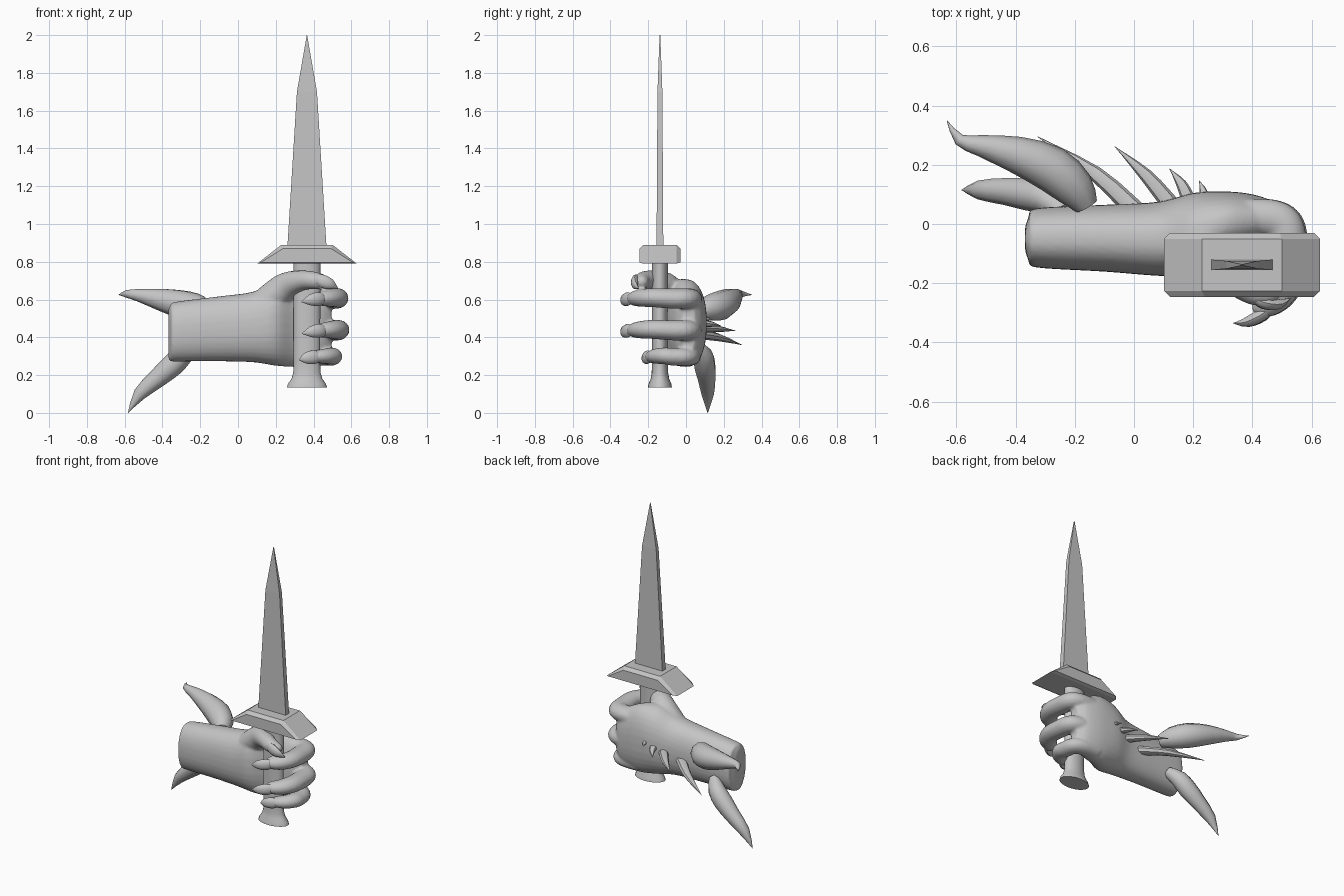
import bpy, bmesh, math
from mathutils import Vector

if "Cube" in bpy.data.objects:
    bpy.data.objects.remove(bpy.data.objects["Cube"])

grey = bpy.data.materials.new("plain grey")
grey.use_nodes = True
COLOUR = (0.56, 0.56, 0.56, 1)
grey.diffuse_color = COLOUR
grey.node_tree.nodes["Principled BSDF"].inputs["Base Color"].default_value = COLOUR


def finish(name, bm, smooth=None):
    bmesh.ops.recalc_face_normals(bm, faces=bm.faces)
    mesh = bpy.data.meshes.new(name)
    bm.to_mesh(mesh)
    bm.free()
    mesh.materials.append(grey)
    obj = bpy.data.objects.new(name, mesh)
    bpy.context.collection.objects.link(obj)
    if smooth:
        shade(obj, smooth)
    return obj


def shade(obj, angle):
    bpy.ops.object.select_all(action='DESELECT')
    obj.select_set(True)
    bpy.context.view_layer.objects.active = obj
    bpy.ops.object.shade_smooth_by_angle(angle=math.radians(angle))


def skin(bm, loops):
    """Bridge equal rings of points and cap both ends."""
    rings = [[bm.verts.new(p) for p in loop] for loop in loops]
    n = len(rings[0])
    for a, b in zip(rings, rings[1:]):
        for i in range(n):
            j = (i + 1) % n
            bm.faces.new((a[i], a[j], b[j], b[i]))
    bm.faces.new(rings[0])
    bm.faces.new(rings[-1])


def resample(rows, steps):
    """Catmull-Rom interpolation through rows of numbers."""
    rows = [Vector(r) for r in rows]
    out = []
    for i in range(len(rows) - 1):
        b, c = rows[i], rows[i + 1]
        a, d = rows[max(i - 1, 0)], rows[min(i + 2, len(rows) - 1)]
        for k in range(steps):
            t = k / steps
            out.append(b + (c - a) * (t / 2) + (a * 2 - b * 5 + c * 4 - d) * (t * t / 2)
                       + (b * 3 - a - c * 3 + d) * (t ** 3 / 2))
    return out + [rows[-1]]


def tube(bm, path, ref=(0, 0, 1), flat=1.0, sides=16, steps=4):
    """Tube along rows of x, y, z, radius; flat scales the width along ref."""
    pts = resample([Vector(p) for p in path], steps)
    loops = []
    for i, p in enumerate(pts):
        along = (pts[min(i + 1, len(pts) - 1)] - pts[max(i - 1, 0)]).xyz.normalized()
        side = along.cross(Vector(ref)).normalized()
        up = side.cross(along)
        r = max(p[3], 0.001)
        loops.append([p.xyz + side * (r * math.cos(a)) + up * (r * flat * math.sin(a))
                      for a in (math.tau * k / sides for k in range(sides))])
    skin(bm, loops)


def ellipse(cx, cy, z, rx, ry, n=24):
    return [(cx + rx * math.cos(math.tau * k / n), cy + ry * math.sin(math.tau * k / n), z)
            for k in range(n)]


def box_ring(z, w, t):
    """Rectangle around the sword axis."""
    return [(SX + i * w, SY + j * t, z) for i, j in ((-1, -1), (1, -1), (1, 1), (-1, 1))]


SX, SY = 0.365, -0.138   # sword axis

# Blade: flat tapering bar with a pointed end
bm = bmesh.new()
skin(bm, [box_ring(*row) for row in ((0.87, 0.104, 0.018), (1.7, 0.053, 0.013), (2.0, 0.001, 0.002))])
finish("blade", bm)

# Guard: sloping flat ends, raised bevelled panel on the front and back
bm = bmesh.new()
skin(bm, [box_ring(0.79, 0.264, 0.088), box_ring(0.89, 0.135, 0.088)])
bmesh.ops.recalc_face_normals(bm, faces=bm.faces)
panels = [f for f in bm.faces if abs(f.normal.y) > 0.9]
bmesh.ops.inset_individual(bm, faces=panels, thickness=0.022, depth=0.02)
finish("guard", bm)

# Grip with flared pommel
bm = bmesh.new()
profile = ((0.135, 0.106), (0.155, 0.1), (0.18, 0.082), (0.21, 0.073), (0.26, 0.07), (0.8, 0.071))
skin(bm, [ellipse(SX, SY, z, r, r * 0.6) for z, r in profile])
finish("grip", bm, 40)

# Forearm and palm: x, z centre, z half, y centre, y half
bm = bmesh.new()
stations = [(-0.368, 0.42, 0.135, -0.05, 0.04), (-0.355, 0.422, 0.15, -0.05, 0.075),
            (-0.33, 0.43, 0.158, -0.047, 0.1),
            (-0.1, 0.445, 0.172, -0.048, 0.113), (0.08, 0.455, 0.187, -0.05, 0.125),
            (0.2, 0.475, 0.225, -0.035, 0.14), (0.3, 0.475, 0.232, 0, 0.11),
            (0.38, 0.465, 0.215, 0.01, 0.094), (0.45, 0.455, 0.185, 0.015, 0.07),
            (0.495, 0.45, 0.14, 0.015, 0.035)]
loops = []
for x, zc, hz, yc, hy in resample(stations, 5):
    ring = []
    for k in range(32):
        c, s = math.cos(math.tau * k / 32), math.sin(math.tau * k / 32)
        ring.append((x, yc + hy * math.copysign(abs(c) ** 0.88, c),
                     zc + hz * math.copysign(abs(s) ** 0.88, s)))
    loops.append(ring)
skin(bm, loops)

# Fingers wrap the grip: height, inward shift, reach, radius
claws = []
for z, dx, reach, r in ((0.605, 0, 1, 0.064), (0.437, 0.005, 1.0, 0.064), (0.297, -0.025, 0.66, 0.056)):
    tube(bm, [(0.36 + dx, 0.022, z, r), (0.46 + dx, 0.02, z, r),
              (0.508 + dx, -0.005, z, r), (0.52 + dx, -0.07, z, r),
              (0.52 + dx, -0.17 * reach, z + 0.005, r * 0.95),
              (0.485 + dx, -0.24 * reach, z + 0.003, r * 0.86),
              (0.43 + dx, -0.278 * reach, z, r * 0.66), (0.4 + dx, -0.29 * reach, z, r * 0.2)],
         flat=0.84)
    claws.append([(0.47 + dx, -0.278 * reach, z, 0.02), (0.43 + dx, -0.308 * reach, z - 0.002, 0.036),
                  (0.38 + dx, -0.332 * reach, z - 0.008, 0.028),
                  (0.335 + dx * 0.5, -0.335 * reach, z - 0.018, 0)])

# Thumb crosses the front of the grip
tube(bm, [(0.12, -0.07, 0.56, 0.08), (0.24, -0.1, 0.66, 0.078), (0.33, -0.18, 0.7, 0.055),
          (0.41, -0.23, 0.7, 0.046), (0.47, -0.235, 0.688, 0.034), (0.49, -0.235, 0.68, 0.01)])
claws.append([(0.4, -0.25, 0.71, 0.02), (0.44, -0.268, 0.7, 0.034),
              (0.49, -0.27, 0.68, 0.028), (0.53, -0.25, 0.658, 0)])

# Blend forearm, palm and fingers into one skin
hand = finish("arm_and_hand", bm)
remesh = hand.modifiers.new("blend", 'REMESH')
remesh.mode, remesh.voxel_size = 'VOXEL', 0.009
soften = hand.modifiers.new("soften", 'SMOOTH')
soften.factor, soften.iterations = 0.5, 5
bpy.ops.object.select_all(action='DESELECT')
hand.select_set(True)
bpy.context.view_layer.objects.active = hand
bpy.ops.object.convert(target='MESH')
shade(hand, 50)

# Claws
for name, path in zip(("index_claw", "middle_claw", "little_claw", "thumb_claw"), claws):
    bm = bmesh.new()
    tube(bm, path, ref=(0, 1, 0), flat=0.6, sides=10, steps=3)
    finish(name, bm, 40)

# Row of spines on the back of the hand and forearm: base, bend, tip, radius
spines = (((0.01, 0.04, 0.42), (-0.13, 0.17, 0.4), (-0.325, 0.295, 0.36), 0.034),
          ((0.12, 0.07, 0.45), (0.04, 0.165, 0.445), (-0.065, 0.262, 0.435), 0.03),
          ((0.185, 0.08, 0.475), (0.16, 0.135, 0.47), (0.12, 0.187, 0.46), 0.024),
          ((0.24, 0.085, 0.5), (0.233, 0.115, 0.497), (0.22, 0.147, 0.49), 0.016))
for i, (base, bend, tip, r) in enumerate(spines):
    bm = bmesh.new()
    tube(bm, [(*base, r), (*bend, r * 0.75), (*tip, 0)], flat=0.8, sides=8, steps=3)
    finish(f"back_spine_{i + 1}", bm, 40)

# Two large leaf-shaped horns behind the forearm
bm = bmesh.new()
tube(bm, [(-0.16, 0.06, 0.54, 0.04), (-0.2, 0.12, 0.552, 0.068), (-0.28, 0.187, 0.57, 0.078),
          (-0.4, 0.235, 0.598, 0.062), (-0.52, 0.265, 0.622, 0.036),
          (-0.59, 0.285, 0.63, 0.02), (-0.632, 0.35, 0.625, 0)], sides=10, steps=2)
finish("upper_horn", bm, 40)
bm = bmesh.new()
tube(bm, [(-0.24, 0.04, 0.36, 0.035), (-0.29, 0.085, 0.31, 0.055), (-0.35, 0.1, 0.25, 0.06),
          (-0.43, 0.11, 0.18, 0.05), (-0.52, 0.115, 0.1, 0.035), (-0.582, 0.115, 0.0, 0)],
     ref=(0, 1, 0), flat=0.95, sides=10, steps=2)
finish("lower_horn", bm, 40)
